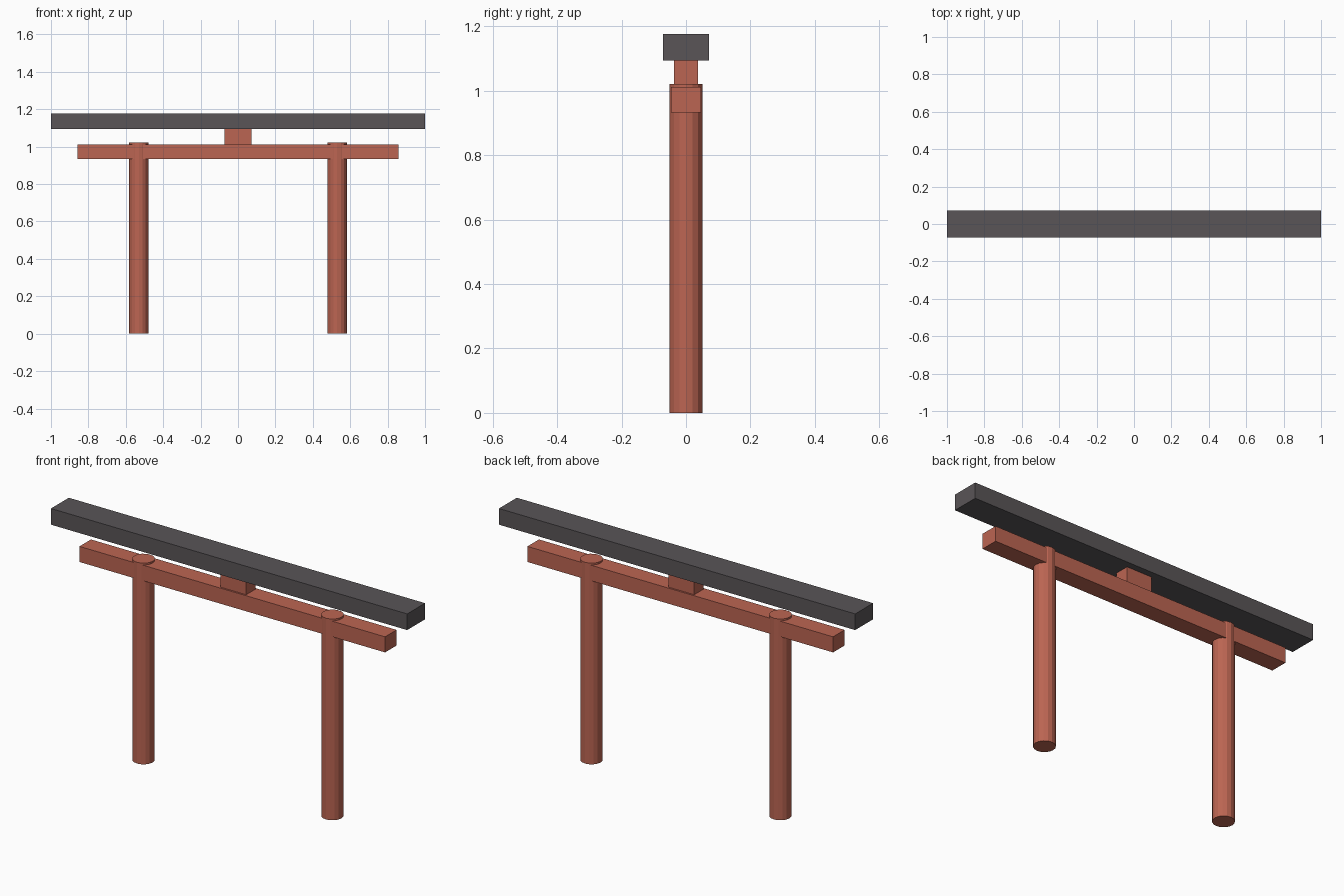
import bpy

if "Cube" in bpy.data.objects:
    bpy.data.objects.remove(bpy.data.objects["Cube"])


def paint(name, rgb):
    mat = bpy.data.materials.new(name)
    mat.diffuse_color = (*rgb, 1)
    mat.use_nodes = True
    mat.node_tree.nodes["Principled BSDF"].inputs["Base Color"].default_value = mat.diffuse_color
    return mat


red = paint("vermilion", (0.50, 0.13, 0.085))
dark = paint("charcoal", (0.10, 0.09, 0.095))


def box(name, size, z0, mat):
    bpy.ops.mesh.primitive_cube_add(size=1, location=(0, 0, z0 + size[2] / 2))
    ob = bpy.context.object
    ob.name = name
    ob.scale = size
    bpy.ops.object.transform_apply(location=False, rotation=False, scale=True)
    ob.data.materials.append(mat)


# Round pillars, poking slightly above the tie beam
for side, label in ((-1, "left"), (1, "right")):
    bpy.ops.mesh.primitive_cylinder_add(
        vertices=16, radius=0.052, depth=1.021, location=(side * 0.53, 0, 0.5105))
    pillar = bpy.context.object
    pillar.name = label + "_pillar"
    pillar.data.materials.append(red)

# Lower tie beam, central strut and top lintel
box("tie_beam", (1.716, 0.092, 0.079), 0.933, red)
box("centre_strut", (0.144, 0.074, 0.085), 1.01, red)
box("top_lintel", (2.0, 0.143, 0.082), 1.094, dark)
